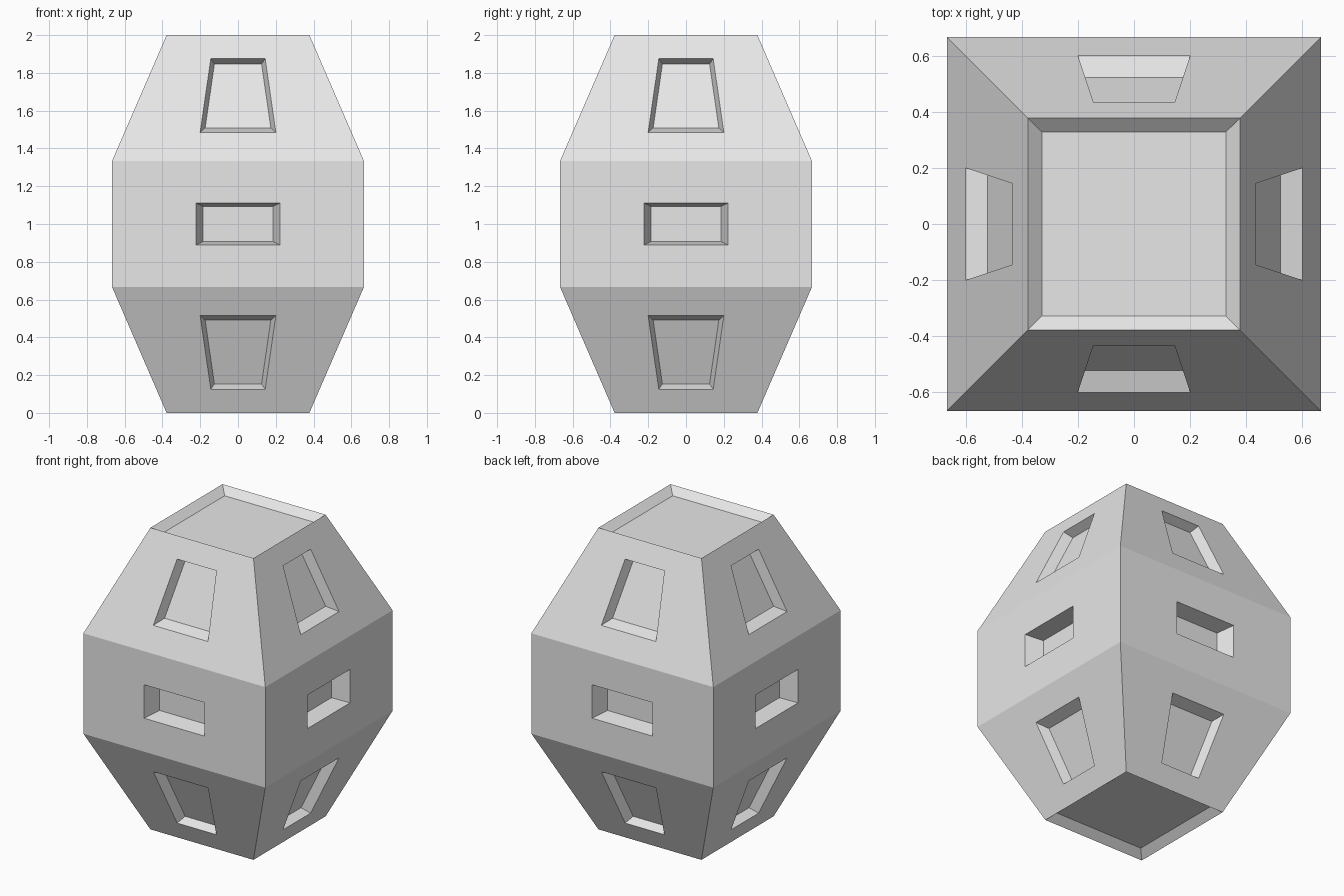
import bpy, bmesh
from mathutils import Matrix, Vector

if "Cube" in bpy.data.objects:
    bpy.data.objects.remove(bpy.data.objects["Cube"])

W, N = 0.667, 0.378          # half widths at the waist and at the ends
Z1, Z2 = 0.667, 1.333        # waist heights

grey = bpy.data.materials.new("light grey")
grey.diffuse_color = (0.8, 0.8, 0.8, 1)
grey.use_nodes = True
grey.node_tree.nodes["Principled BSDF"].inputs["Base Color"].default_value = grey.diffuse_color


def half_width(z):
    if z < Z1:
        return N + (W - N) * z / Z1
    if z > Z2:
        return N + (W - N) * (2 - z) / Z1
    return W


def front_quad(z0, z1, ratio):
    """Quad on the front shell, its width a fraction of the shell's width."""
    a, b = half_width(z0), half_width(z1)
    return [Vector(p) for p in ((-a * ratio, -a, z0), (a * ratio, -a, z0),
                                (b * ratio, -b, z1), (-b * ratio, -b, z1))]


def shrink(quad, centre_z, s):
    c = Vector((0, 0, centre_z))
    return [c + (p - c) * s for p in quad]


def nested(bm, loops):
    """Bands of quads between successive loops, closed by the last loop."""
    rings = [[bm.verts.new(p) for p in loop] for loop in loops]
    for r, q in zip(rings, rings[1:]):
        for i in range(4):
            j = (i + 1) % 4
            bm.faces.new((r[i], r[j], q[j], q[i]))
    bm.faces.new(rings[-1])


bm = bmesh.new()

# Three tiers of wall panels, each with a tapered window recess
tiers = ((0, Z1, 0.125, 0.515, 1 / 3, 0.867),
         (Z1, Z2, 0.889, 1.111, 1 / 3, 0.833),
         (Z2, 2, 1.485, 1.875, 1 / 3, 0.867))
for z0, z1, w0, w1, ratio, s in tiers:
    wall = front_quad(z0, z1, 1)
    window = front_quad(w0, w1, ratio)
    recess = shrink(window, (z0 + z1) / 2, s)
    for k in range(4):
        turn = Matrix.Rotation(k * 1.5707963, 3, 'Z')
        nested(bm, [[turn @ p for p in q] for q in (wall, window, recess)])

# Recessed square caps at the top and bottom
for z, centre, d in ((2, 1.667, 1), (0, 0.333, -1)):
    rim = [Vector(p) for p in ((-N, -N * d, z), (N, -N * d, z), (N, N * d, z), (-N, N * d, z))]
    nested(bm, [rim, shrink(rim, centre, 0.867)])

bmesh.ops.remove_doubles(bm, verts=bm.verts, dist=0.0005)
mesh = bpy.data.meshes.new("faceted_block")
bm.to_mesh(mesh)
bm.free()
mesh.materials.append(grey)
bpy.context.collection.objects.link(bpy.data.objects.new("faceted_block", mesh))
